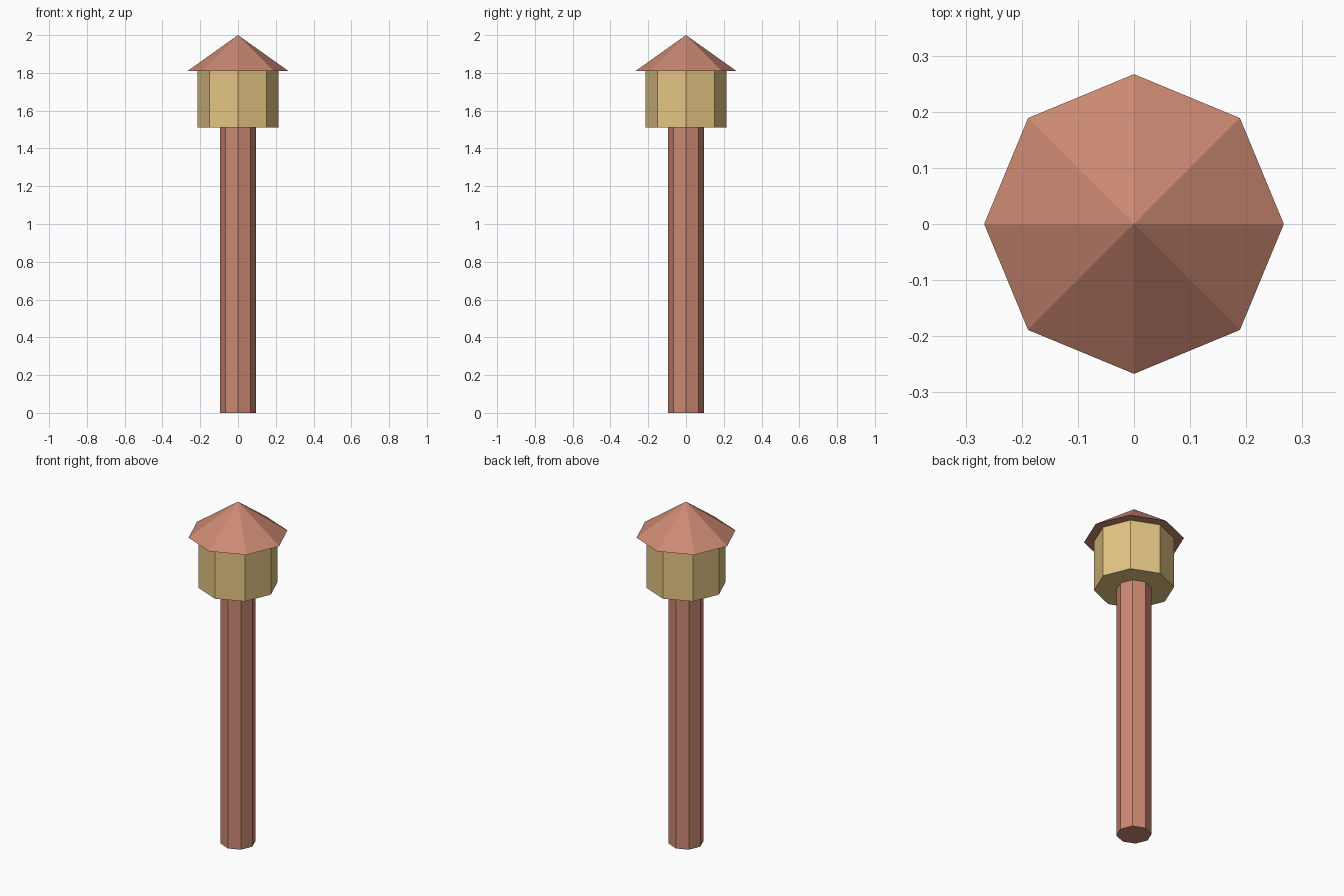
import bpy

if "Cube" in bpy.data.objects:
    bpy.data.objects.remove(bpy.data.objects["Cube"])

SIDES = 8


def material(name, rgb):
    mat = bpy.data.materials.new(name)
    mat.diffuse_color = (*rgb, 1.0)
    mat.use_nodes = True
    mat.node_tree.nodes["Principled BSDF"].inputs["Base Color"].default_value = mat.diffuse_color
    return mat


def octagon_part(name, bottom_radius, top_radius, z0, z1, mat):
    """Flat-shaded eight-sided prism or pyramid with corners on the axes."""
    bpy.ops.mesh.primitive_cone_add(
        vertices=SIDES, radius1=bottom_radius, radius2=top_radius,
        depth=z1 - z0, location=(0, 0, (z0 + z1) / 2))
    part = bpy.context.object
    part.name = name
    part.data.materials.append(mat)
    return part


copper = material("copper", (0.60, 0.25, 0.17))
glow = material("warm_yellow", (0.78, 0.56, 0.23))

# Post, lamp housing and overhanging roof
octagon_part("post", 0.094, 0.094, 0.0, 1.512, copper)
octagon_part("lamp_housing", 0.214, 0.214, 1.512, 1.81, glow)
octagon_part("roof", 0.267, 0.0, 1.81, 2.0, copper)
